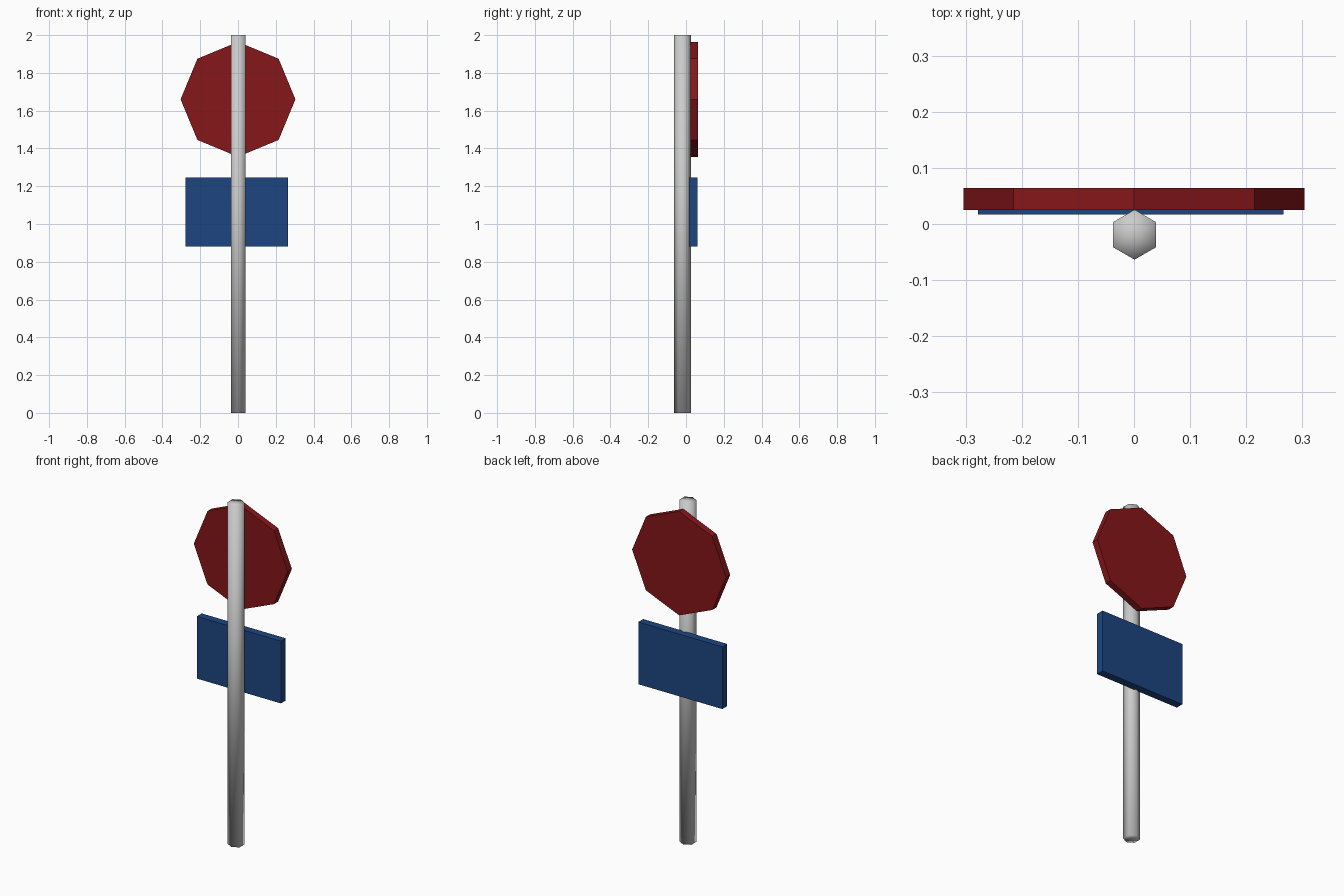
import bpy, math

if "Cube" in bpy.data.objects:
    bpy.data.objects.remove(bpy.data.objects["Cube"])


def paint(obj, name, color):
    mat = bpy.data.materials.new(name)
    mat.diffuse_color = (*color, 1)
    mat.use_nodes = True
    mat.node_tree.nodes["Principled BSDF"].inputs["Base Color"].default_value = mat.diffuse_color
    obj.data.materials.append(mat)


# Hexagonal pole, a corner facing front and back
bpy.ops.mesh.primitive_cylinder_add(vertices=6, radius=0.0445, depth=2,
                                    end_fill_type='TRIFAN',
                                    location=(0.001, -0.019, 1))
pole = bpy.context.object
pole.name = "pole"
bpy.ops.object.shade_smooth()

# Octagonal red sign, corners at top, bottom and sides
bpy.ops.mesh.primitive_cylinder_add(vertices=8, radius=0.304, depth=0.039,
                                    location=(0, 0.0445, 1.66),
                                    rotation=(math.pi / 2, 0, 0))
sign = bpy.context.object
sign.name = "octagon_sign"
paint(sign, "red", (0.24, 0.008, 0.01))

# Rectangular blue plate below
bpy.ops.mesh.primitive_cube_add(size=1, location=(-0.006, 0.039, 1.063))
plate = bpy.context.object
plate.name = "blue_plate"
plate.scale = (0.544, 0.045, 0.364)
bpy.ops.object.transform_apply(location=False, rotation=False, scale=True)
paint(plate, "blue", (0.012, 0.06, 0.22))
